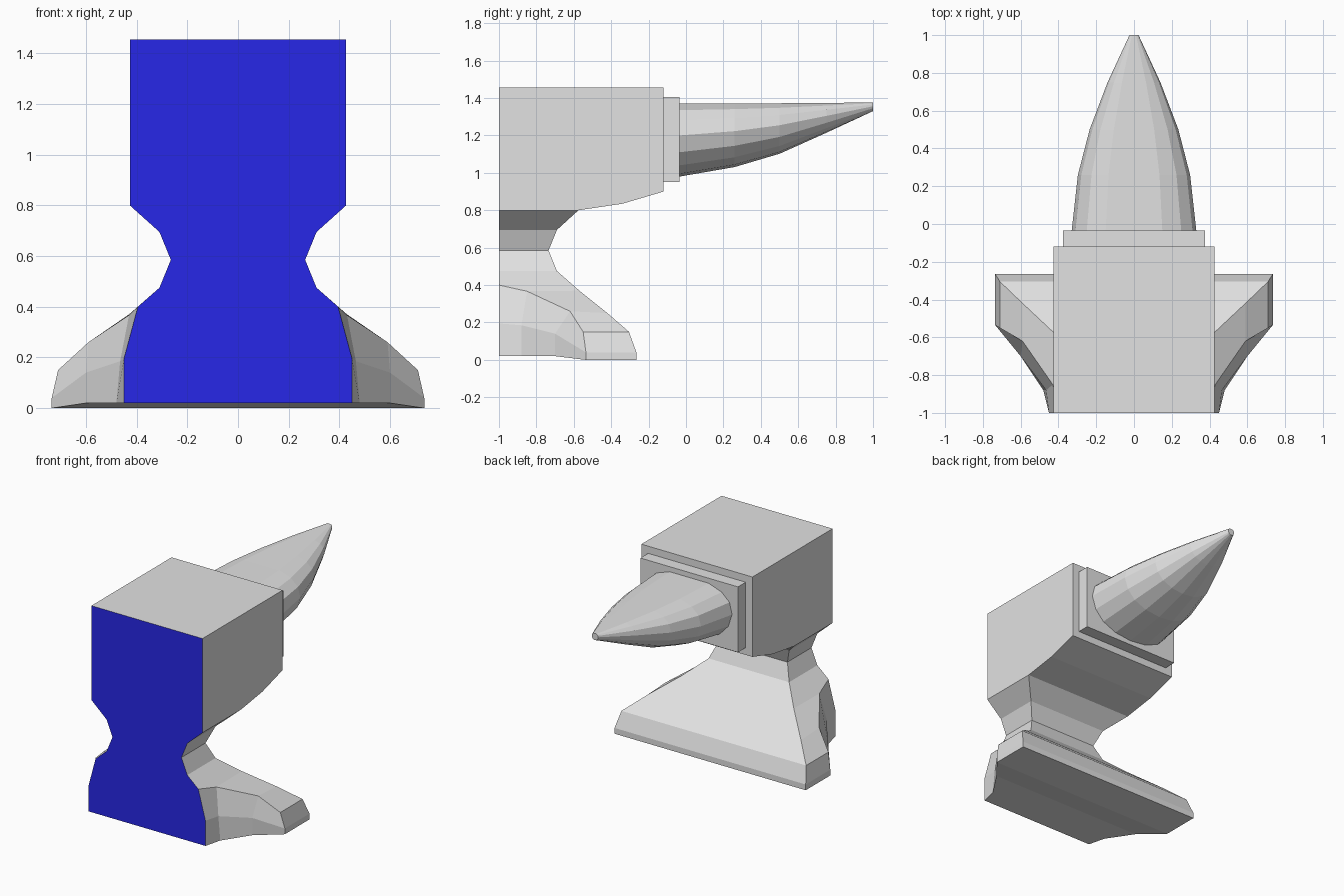
import bpy, bmesh

cube = bpy.data.objects.get("Cube")
if cube:
    bpy.data.objects.remove(cube, do_unlink=True)


def make_material(name, rgb):
    mat = bpy.data.materials.new(name)
    mat.use_nodes = True
    mat.diffuse_color = (*rgb, 1)
    bsdf = next(n for n in mat.node_tree.nodes if n.type == 'BSDF_PRINCIPLED')
    bsdf.inputs["Base Color"].default_value = (*rgb, 1)
    return mat


steel = make_material("steel grey", (0.76, 0.76, 0.76))
blue = make_material("section blue", (0.022, 0.022, 0.84))
FRONT = -1.0


def build(name, faces, mirror=False):
    """Mesh from faces given as point lists; the cut front plane is blue."""
    bm = bmesh.new()
    for pts in faces:
        bm.faces.new([bm.verts.new(p) for p in pts])
    bmesh.ops.remove_doubles(bm, verts=bm.verts, dist=0.0005)
    bmesh.ops.recalc_face_normals(bm, faces=bm.faces)
    for f in bm.faces:
        f.material_index = int(all(v.co.y < FRONT + 0.001 for v in f.verts))
    me = bpy.data.meshes.new(name)
    bm.to_mesh(me)
    bm.free()
    me.materials.append(steel)
    me.materials.append(blue)
    ob = bpy.data.objects.new(name, me)
    bpy.context.collection.objects.link(ob)
    if mirror:
        mod = ob.modifiers.new("Mirror", 'MIRROR')
        mod.use_clip = True
    return ob


def loft(rings, closed=True):
    """Quads between neighbouring rows of points."""
    quads = []
    for a, b in zip(rings, rings[1:]):
        n = len(a)
        for i in range(n if closed else n - 1):
            j = (i + 1) % n
            quads.append([a[i], a[j], b[j], b[i]])
    return quads


def extrude_x(profile, half):
    """Side profile (y, z) extruded to both sides of x = 0."""
    rings = [[(x, y, z) for y, z in profile] for x in (-half, half)]
    return loft(rings) + rings


# Head block with a curved underside, and the collar behind it
head = [(FRONT, 1.455), (-0.12, 1.455), (-0.12, 0.9),
        (-0.34, 0.835), (-0.575, 0.8), (FRONT, 0.8)]
build("head_block", extrude_x(head, 0.427))
collar = [(-0.12, 0.95), (-0.12, 1.405), (-0.035, 1.405), (-0.035, 0.95)]
build("horn_collar", extrude_x(collar, 0.375))

# Waist: stacked rectangles
waist = [(0.427, -0.575, 0.8), (0.31, -0.69, 0.695),
         (0.265, -0.735, 0.585), (0.31, -0.69, 0.475)]
build("waist", loft([[(-x, FRONT, z), (x, FRONT, z), (x, y, z), (-x, y, z)]
                     for x, y, z in waist]))

# Horn: half section mirrored into rings that shrink towards the tip
half = [(0.15, 1.37), (0.25, 1.335), (0.31, 1.28), (0.33, 1.2),
        (0.3, 1.11), (0.235, 1.04), (0.13, 0.995)]
section = half + [(0, 0.98)] + [(-x, z) for x, z in reversed(half)]
stations = [(-0.035, 0.33, 1.37, 0.39), (0.26, 0.297, 1.371, 0.34),
            (0.5, 0.235, 1.372, 0.27), (0.75, 0.14, 1.374, 0.16),
            (1.0, 0.024, 1.376, 0.046)]
horn = [[(x * w / 0.33, y, top - (1.37 - z) * h / 0.39) for x, z in section]
        for y, w, top, h in stations]
build("horn", loft(horn) + [horn[-1]])

# Foot: left half, with a flared corner and a hollow side
top = (0.31, -0.69, 0.475)
ridge = [(0.43, -0.57, 0.37), (0.59, -0.42, 0.25), (0.71, -0.305, 0.15),
         (0.735, -0.265, 0.04), (0.735, -0.265, 0)]
crease = [(0.43, -0.85, 0.367), (0.59, -0.62, 0.26), (0.71, -0.55, 0.15),
          (0.735, -0.535, 0.04), (0.735, -0.535, 0)]
cut = [(0.395, FRONT, 0.4), (0.45, FRONT, 0.195), (0.45, FRONT, 0.02)]
inner = [crease[0], (0.465, -0.88, 0.185), (0.48, -0.88, 0.02)]
outer = [crease[1], (0.6, -0.7, 0.14), (0.6, -0.7, 0.02)]


def centre(p):
    return (0, p[1], p[2])


shoulder = (top[0], FRONT, top[2])
foot = loft([[centre(p) for p in [top] + ridge], [top] + ridge], False)
foot += loft([ridge, crease], False)
foot += loft([cut, inner, outer, crease[2:]], False)
foot.append([shoulder, top, ridge[0], crease[0], cut[0]])
foot.append([centre(shoulder), shoulder] + cut + [centre(cut[2])])
# Underside, lifted slightly towards the front
foot.append([centre(ridge[4]), ridge[4], crease[4], centre(crease[4])])
foot.append([centre(crease[4]), crease[4], outer[2], centre(outer[2])])
foot.append([centre(outer[2]), outer[2], inner[2], cut[2], centre(cut[2])])
build("foot", foot, mirror=True)
